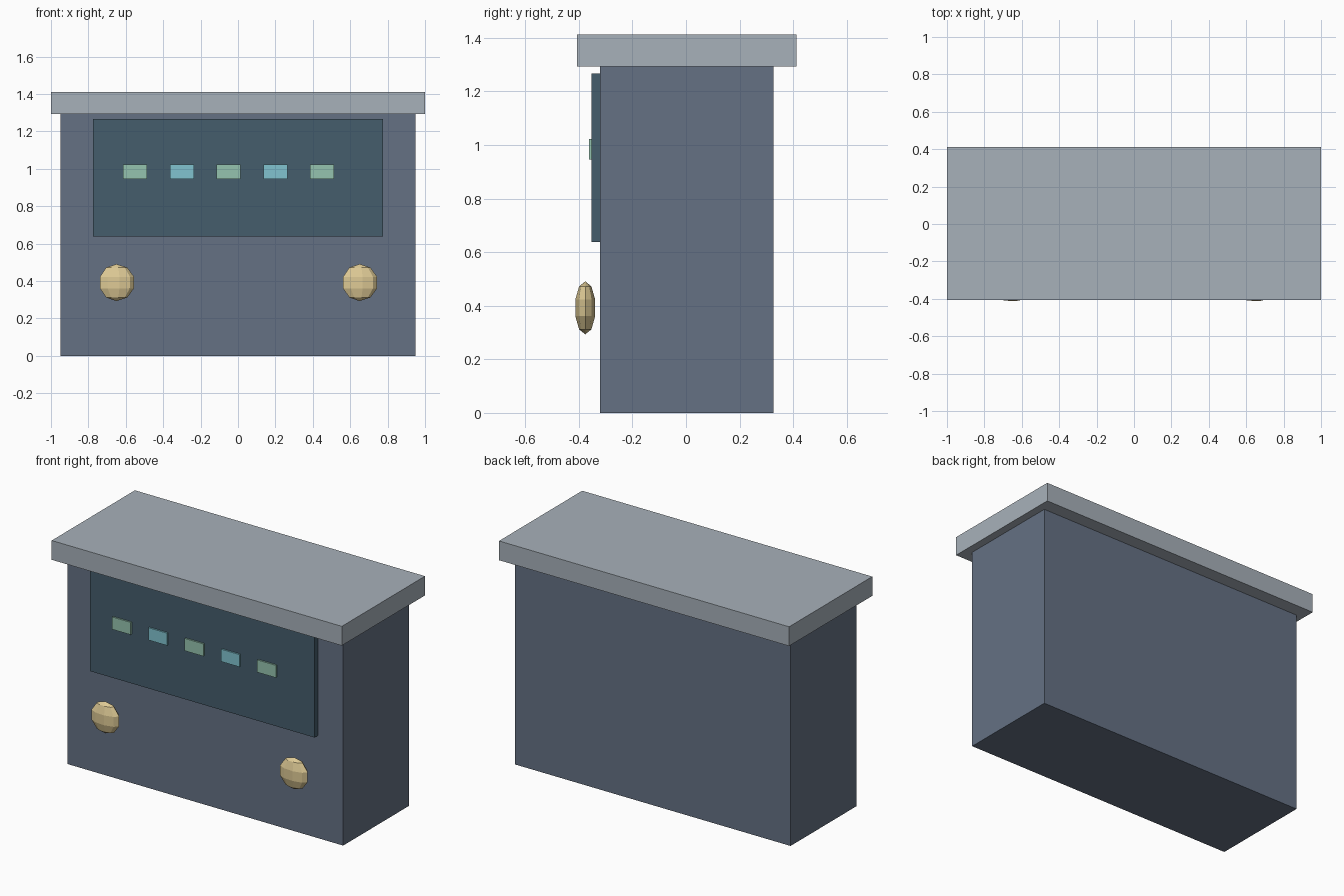
import bpy, bmesh
from math import atan2
from mathutils import Matrix

if "Cube" in bpy.data.objects:
    bpy.data.objects.remove(bpy.data.objects["Cube"])


def material(name, rgb):
    m = bpy.data.materials.new(name)
    m.diffuse_color = (*rgb, 1)
    m.use_nodes = True
    m.node_tree.nodes["Principled BSDF"].inputs["Base Color"].default_value = m.diffuse_color
    return m


def add_object(name, bm, mat, location=(0, 0, 0)):
    mesh = bpy.data.meshes.new(name)
    bm.to_mesh(mesh)
    bm.free()
    mesh.materials.append(mat)
    ob = bpy.data.objects.new(name, mesh)
    ob.location = location
    bpy.context.collection.objects.link(ob)
    return ob


def box(name, x, y, z, mat):
    """Box spanning the (min, max) pairs x, y, z."""
    bm = bmesh.new()
    bmesh.ops.create_cube(bm, size=1)
    bmesh.ops.scale(bm, vec=[b - a for a, b in (x, y, z)], verts=bm.verts)
    return add_object(name, bm, mat, [(a + b) / 2 for a, b in (x, y, z)])


def knob(name, x, mat):
    """Low-poly ball flattened front to back, one side vertex facing +x."""
    bm = bmesh.new()
    bmesh.ops.create_uvsphere(bm, u_segments=9, v_segments=5, radius=0.099)
    v = next(v for v in bm.verts if v.co.xy.length > 0.02)
    turn = Matrix.Rotation(-atan2(v.co.y, v.co.x), 4, 'Z')
    bmesh.ops.transform(bm, matrix=Matrix.Diagonal((1, 0.4, 1, 1)) @ turn, verts=bm.verts)
    return add_object(name, bm, mat, (x, -0.376, 0.392))


body_mat = material("slate", (0.13, 0.165, 0.23))
top_mat = material("pale_grey", (0.39, 0.44, 0.49))
panel_mat = material("dark_teal", (0.06, 0.11, 0.15))
green = material("green_light", (0.30, 0.55, 0.43))
blue = material("blue_light", (0.22, 0.55, 0.63))
brass = material("brass", (0.73, 0.59, 0.30))

# Cabinet and overhanging top
box("cabinet", (-0.95, 0.95), (-0.321, 0.327), (0, 1.292), body_mat)
box("counter_top", (-1, 1), (-0.406, 0.413), (1.292, 1.412), top_mat)

# Display panel with a row of indicator lights
box("front_panel", (-0.775, 0.775), (-0.352, -0.318), (0.638, 1.267), panel_mat)
for i in range(5):
    cx = -0.55 + 0.25 * i
    box(f"indicator_light_{i + 1}", (cx - 0.064, cx + 0.064), (-0.362, -0.345),
        (0.945, 1.022), blue if i % 2 else green)

# Knobs
for side, x in (("left", -0.65), ("right", 0.65)):
    knob(f"{side}_knob", x, brass)
